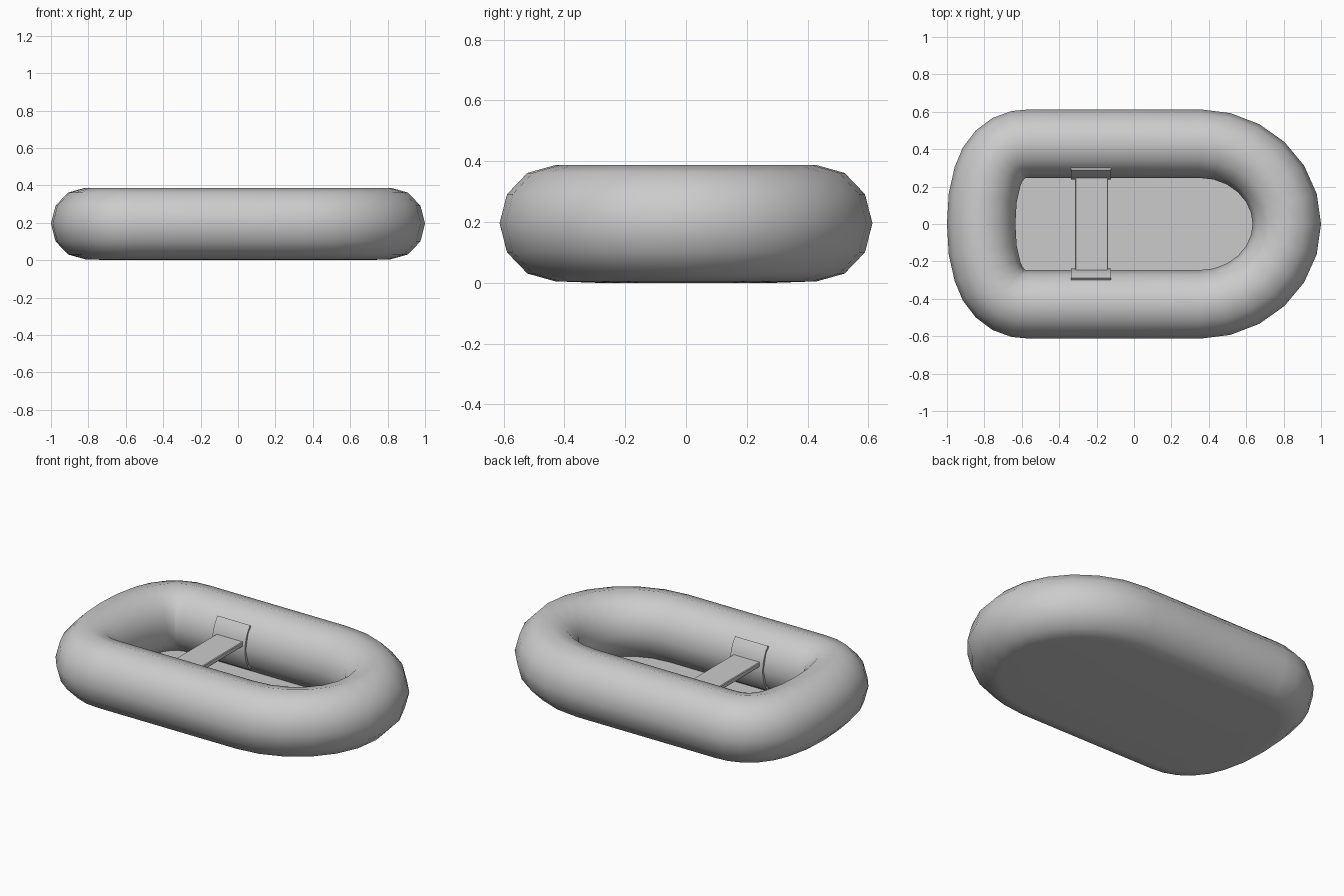
import bpy, bmesh, math
from mathutils import Vector

if "Cube" in bpy.data.objects:
    bpy.data.objects.remove(bpy.data.objects["Cube"])

grey = bpy.data.materials.new("light_grey")
grey.diffuse_color = (0.6, 0.6, 0.6, 1)
grey.use_nodes = True
grey.node_tree.nodes["Principled BSDF"].inputs["Base Color"].default_value = grey.diffuse_color

MID_Z, TUBE_R, TUBE_H, HALF_W = 0.196, 0.183, 0.191, 0.43


def make(name, bm, angle=30):
    bmesh.ops.recalc_face_normals(bm, faces=bm.faces[:])
    mesh = bpy.data.meshes.new(name)
    bm.to_mesh(mesh)
    bm.free()
    obj = bpy.data.objects.new(name, mesh)
    bpy.context.collection.objects.link(obj)
    mesh.materials.append(grey)
    bpy.ops.object.select_all(action='DESELECT')
    obj.select_set(True)
    bpy.context.view_layer.objects.active = obj
    bpy.ops.object.shade_smooth_by_angle(angle=math.radians(angle))
    return obj


def bridge(bm, a, b):
    n = len(a)
    for i in range(n):
        bm.faces.new((a[i], a[(i + 1) % n], b[(i + 1) % n], b[i]))


# Tube centreline, right half (y > 0) from bow to stern, then mirrored
half = []
for i in range(7):
    t = math.radians(15 * i)
    half.append((0.35 + 0.467 * math.cos(t), HALF_W * math.sin(t)))
half += [(0.05, HALF_W), (-0.25, HALF_W), (-0.555, HALF_W), (-0.616, 0.425),
         (-0.671, 0.405), (-0.715, 0.372), (-0.757, 0.317),
         (-0.783, 0.254), (-0.809, 0.14), (-0.817, 0)]
path = half + [(x, -y) for x, y in half[-2:0:-1]]
path = [Vector(p) for p in path]
N = len(path)

# Outward direction at each path point
normals = []
for i in range(N):
    d = (path[(i + 1) % N] - path[i - 1]).normalized()
    normals.append(Vector((d.y, -d.x)))

# Inflated tube: twelve-sided section swept round the path
bm = bmesh.new()
rings = []
for p, n in zip(path, normals):
    ring = []
    for k in range(12):
        a = math.radians(30 * k)
        q = p + n * TUBE_R * math.cos(a)
        ring.append(bm.verts.new((q.x, q.y, MID_Z + TUBE_H * math.sin(a))))
    rings.append(ring)
for i in range(N):
    bridge(bm, rings[i], rings[(i + 1) % N])
make("inflated_tube", bm, 180)

# Floor: thin sheet joined to the underside of the tube
bm = bmesh.new()


def floor_ring(inset, z):
    return [bm.verts.new((p.x - n.x * inset, p.y - n.y * inset, z))
            for p, n in zip(path, normals)]


top = floor_ring(0.03, 0.03)
rim = floor_ring(0.0, 0.005)
low = floor_ring(0.14, 0.0)
bridge(bm, top, rim)
bridge(bm, rim, low)
bm.faces.new(top)
bm.faces.new(low)
make("floor", bm)

# Seat plank
bm = bmesh.new()
bmesh.ops.create_cube(bm, size=1)
for v in bm.verts:
    v.co = Vector((-0.227 + v.co.x * 0.176, v.co.y * 0.508, 0.228 + v.co.z * 0.028))
bmesh.ops.bevel(bm, geom=bm.edges[:], offset=0.004, segments=1, affect='EDGES')
make("seat", bm, 20)

# Curved seat brackets hugging the inner wall of the tube
for side, name in ((1, "seat_bracket_back"), (-1, "seat_bracket_front")):
    bm = bmesh.new()
    sections = []
    for k in range(9):
        a = math.radians(-42 + 84 * k / 8)
        sec = []
        for x, off in ((-0.337, -0.012), (-0.122, -0.012), (-0.122, 0.008), (-0.337, 0.008)):
            y = HALF_W - (TUBE_R + off) * math.cos(a)
            z = MID_Z + (TUBE_H + off) * math.sin(a)
            sec.append(bm.verts.new((x, side * y, z)))
        sections.append(sec)
    for a, b in zip(sections, sections[1:]):
        bridge(bm, a, b)
    bm.faces.new(sections[0])
    bm.faces.new(sections[-1])
    make(name, bm)
